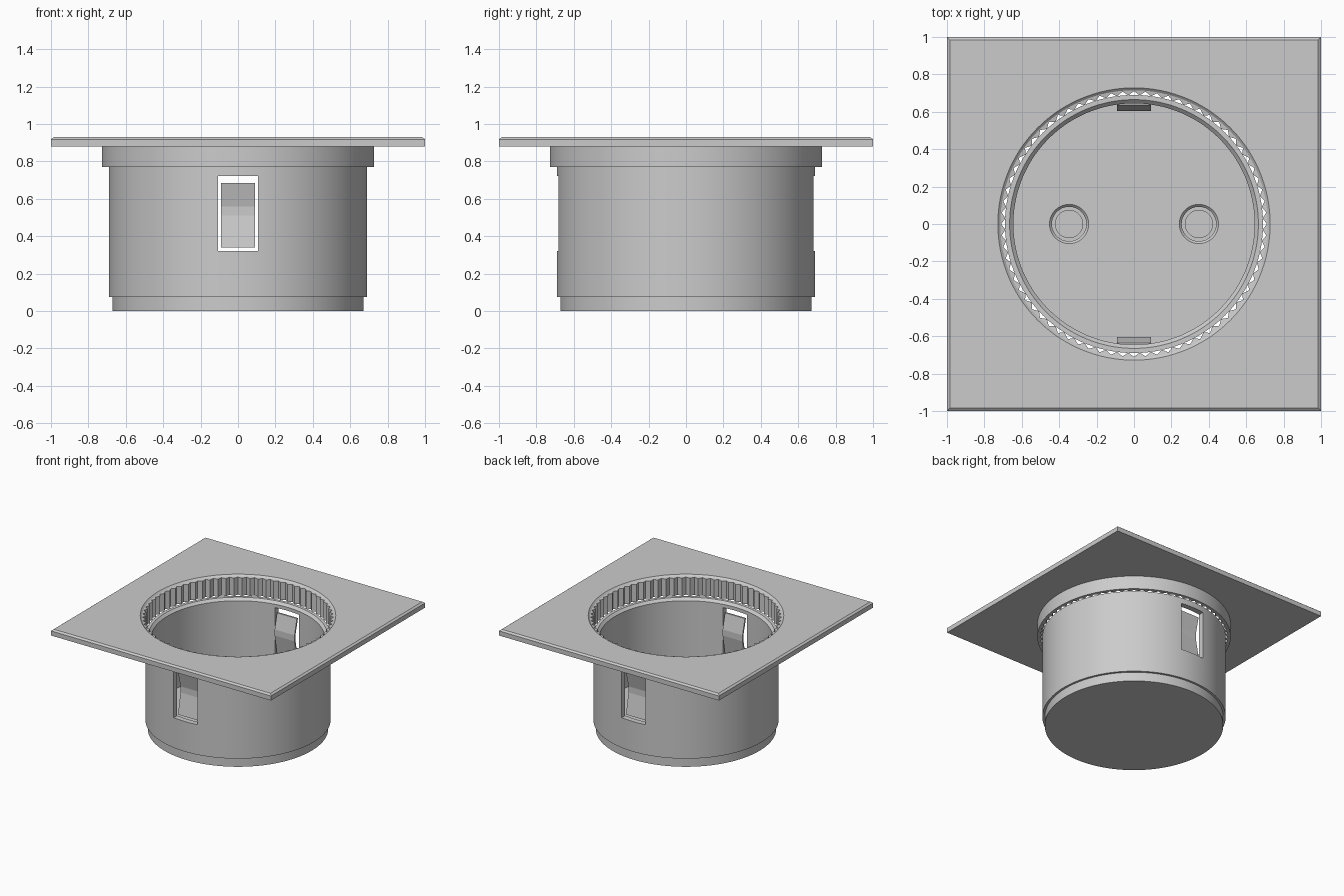
import bpy, bmesh, math

if "Cube" in bpy.data.objects:
    bpy.data.objects.remove(bpy.data.objects["Cube"])

N = 144


def finish(name, bm, smooth=True):
    bmesh.ops.recalc_face_normals(bm, faces=bm.faces)
    me = bpy.data.meshes.new(name)
    bm.to_mesh(me)
    bm.free()
    ob = bpy.data.objects.new(name, me)
    bpy.context.collection.objects.link(ob)
    if smooth:
        shade(ob)
    return ob


def shade(ob):
    bpy.ops.object.select_all(action='DESELECT')
    ob.select_set(True)
    bpy.context.view_layer.objects.active = ob
    bpy.ops.object.shade_smooth_by_angle(angle=math.radians(25))


# Ring outlines: radius at step i
def circle(r):
    return lambda i, n: r


def square(s):
    def f(i, n):
        a = 2 * math.pi * i / n
        return s / max(abs(math.cos(a)), abs(math.sin(a)))
    return f


def teeth(r0, r1):
    return lambda i, n: r0 if i % 2 else r1


def loft(name, rings, n=N, closed=False, at=(0, 0)):
    bm = bmesh.new()
    loops = []
    for f, z in rings:
        loops.append([bm.verts.new((at[0] + f(i, n) * math.cos(2 * math.pi * i / n),
                                    at[1] + f(i, n) * math.sin(2 * math.pi * i / n), z))
                      for i in range(n)])
    pairs = list(zip(loops, loops[1:]))
    if closed:
        pairs.append((loops[-1], loops[0]))
    else:
        bm.faces.new(loops[0])
        bm.faces.new(loops[-1])
    for a, b in pairs:
        for i in range(n):
            j = (i + 1) % n
            bm.faces.new((a[i], a[j], b[j], b[i]))
    return finish(name, bm)


def cut(ob, cutter):
    m = ob.modifiers.new("cut", 'BOOLEAN')
    m.operation, m.solver, m.object = 'DIFFERENCE', 'EXACT', cutter
    bpy.context.view_layer.objects.active = ob
    bpy.ops.object.modifier_apply(modifier=m.name)
    bpy.data.objects.remove(cutter)


# Square cover plate with toothed collar
loft("cover_frame", [
    (square(0.985), 0.93), (square(1.0), 0.918), (square(1.0), 0.88),
    (circle(0.728), 0.88), (circle(0.728), 0.77),
    (teeth(0.689, 0.710), 0.77), (teeth(0.689, 0.710), 0.915),
    (circle(0.715), 0.918), (circle(0.728), 0.93)], closed=True)

# Round cup with stepped base and bevelled inner lip
FLOOR = 0.12
cup = loft("socket_cup", [(circle(r), z) for r, z in [
    (0.672, 0), (0.672, 0.075), (0.69, 0.075), (0.69, 0.77),
    (0.665, 0.77), (0.645, 0.75), (0.645, FLOOR)]])

# Side windows
for s in (-1, 1):
    bm = bmesh.new()
    bmesh.ops.create_cube(bm, size=1)
    for v in bm.verts:
        v.co = (v.co.x * 0.214, s * 0.66 + v.co.y * 0.24, 0.522 + v.co.z * 0.40)
    cut(cup, finish("window_cutter", bm))

# Pin holes
for x in (-0.347, 0.347):
    cut(cup, loft("pin_cutter", [(circle(r), z) for r, z in [
        (0.073, 0.025), (0.073, 0.04), (0.092, 0.04), (0.092, FLOOR - 0.013),
        (0.105, FLOOR), (0.105, FLOOR + 0.03)]], n=48, at=(x, 0)))
shade(cup)

# Bent earth clips in the windows
PROFILE = [(0.650, 0.685), (0.636, 0.685), (0.605, 0.56), (0.605, 0.51),
           (0.636, 0.34), (0.650, 0.34), (0.618, 0.51), (0.618, 0.56)]
for s, name in ((-1, "front_clip"), (1, "back_clip")):
    bm = bmesh.new()
    f = bm.faces.new([bm.verts.new((-0.09, s * y, z)) for y, z in PROFILE])
    g = bmesh.ops.extrude_face_region(bm, geom=[f])["geom"]
    bmesh.ops.translate(bm, vec=(0.18, 0, 0),
                        verts=[v for v in g if isinstance(v, bmesh.types.BMVert)])
    finish(name, bm, smooth=False)
